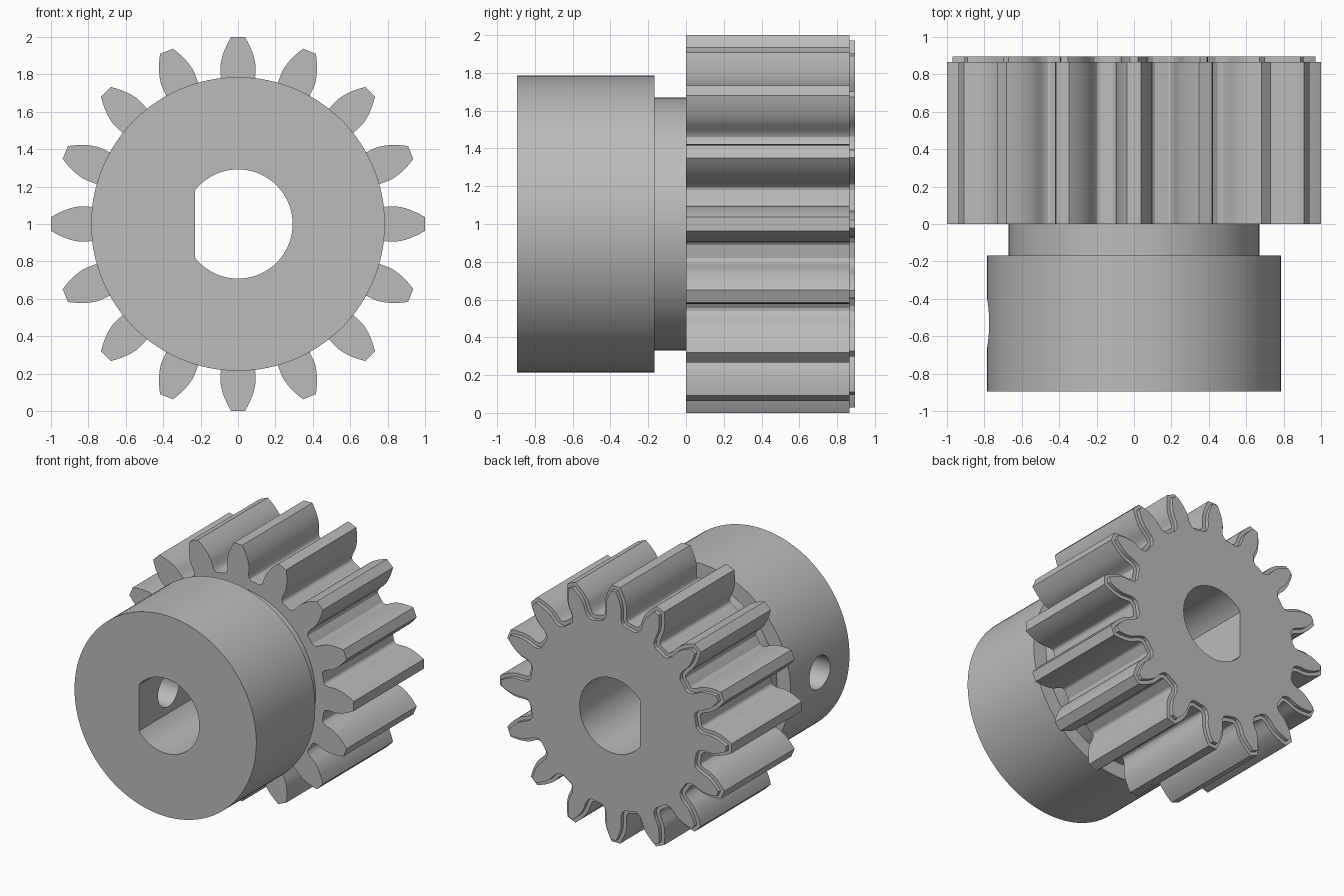
import bpy, bmesh, math
from mathutils import Vector

if "Cube" in bpy.data.objects:
    bpy.data.objects.remove(bpy.data.objects["Cube"], do_unlink=True)

TEETH, TIP, ROOT, BASE = 16, 1.0, 0.75, 0.835
PITCH = TIP * TEETH / (TEETH + 2)
CENTRE_Z = 1.0

steel = bpy.data.materials.new("grey steel")
steel.use_nodes = True
GREY = (0.5, 0.5, 0.5, 1)
steel.diffuse_color = GREY
steel.node_tree.nodes["Principled BSDF"].inputs["Base Color"].default_value = GREY


def polar(r, a):
    return Vector((r * math.sin(a), r * math.cos(a)))


def circle(r, n=128):
    return [polar(r, math.tau * i / n) for i in range(n)]


def stack(name, sections):
    """Closed solid through (y, outline) sections of equal point count."""
    bm = bmesh.new()
    rings = [[bm.verts.new((p.x, y, CENTRE_Z + p.y)) for p in pts] for y, pts in sections]
    for a, b in zip(rings, rings[1:]):
        for i in range(len(a)):
            j = (i + 1) % len(a)
            bm.faces.new((a[i], a[j], b[j], b[i]))
    bm.faces.new(rings[0])
    bm.faces.new(rings[-1])
    bmesh.ops.recalc_face_normals(bm, faces=bm.faces)
    mesh = bpy.data.meshes.new(name)
    bm.to_mesh(mesh)
    bm.free()
    mesh.materials.append(steel)
    obj = bpy.data.objects.new(name, mesh)
    bpy.context.collection.objects.link(obj)
    return obj


def activate(obj):
    bpy.ops.object.select_all(action="DESELECT")
    obj.select_set(True)
    bpy.context.view_layer.objects.active = obj


def cut(obj, cutter):
    mod = obj.modifiers.new("cut", "BOOLEAN")
    mod.operation, mod.solver, mod.object = "DIFFERENCE", "EXACT", cutter
    activate(obj)
    bpy.ops.object.modifier_apply(modifier=mod.name)


# Involute tooth outline
def involute(r):
    t = math.acos(min(1, BASE / r))
    return math.tan(t) - t


def half_angle(r):
    return math.pi / (2 * TEETH) + involute(PITCH) - involute(r)


flank = [(ROOT, 0.15), (0.757, 0.133), (0.772, 0.122), (0.795, 0.116)]
STEPS = 8
for i in range(STEPS + 1):
    r = BASE + (TIP - BASE) * i / STEPS
    flank.append((r, half_angle(r)))

outline = []
for k in range(TEETH):
    mid = math.tau * k / TEETH
    outline += [polar(r, mid - a) for r, a in flank]
    outline += [polar(r, mid + a) for r, a in reversed(flank)]
    outline.append(polar(ROOT, mid + math.pi / TEETH))


def inset(pts, d):
    result = []
    for i, p in enumerate(pts):
        e1 = (p - pts[i - 1]).normalized()
        e2 = (pts[(i + 1) % len(pts)] - p).normalized()
        n1, n2 = Vector((e1.y, -e1.x)), Vector((e2.y, -e2.x))
        result.append(p + (n1 + n2) * d / (1 + n1.dot(n2)))
    return result


# Clockwise outline: the right-hand normal points into the metal
step = inset(outline, 0.028)
gear = stack("toothed_gear", [(0, outline), (0.865, outline), (0.865, step), (0.895, step)])

# Hub with its narrower neck
hub = stack("hub_and_neck", [(-0.895, circle(0.785)), (-0.168, circle(0.785)),
                             (-0.168, circle(0.67)), (0, circle(0.67))])

# D-shaped shaft bore
FLAT = -0.23
BORE = 0.292
flat_angle = math.acos(-FLAT / BORE)
ARC = 96
d_shape = []
for i in range(ARC + 1):
    a = -math.pi / 2 + flat_angle + (math.tau - 2 * flat_angle) * i / ARC
    d_shape.append(polar(BORE, a))
bore = stack("bore_cutter", [(-1.2, d_shape), (1.2, d_shape)])
for part in (gear, hub):
    cut(part, bore)

# Set-screw hole through the flat side of the hub
bpy.ops.mesh.primitive_cylinder_add(vertices=64, radius=0.128, depth=1,
                                    location=(-0.5, -0.53, CENTRE_Z),
                                    rotation=(0, math.pi / 2, 0))
screw = bpy.context.object
screw.data.materials.append(steel)
cut(hub, screw)

for cutter in (bore, screw):
    bpy.data.objects.remove(cutter, do_unlink=True)

for part in (gear, hub):
    activate(part)
    bpy.ops.object.shade_smooth_by_angle(angle=math.radians(25))
